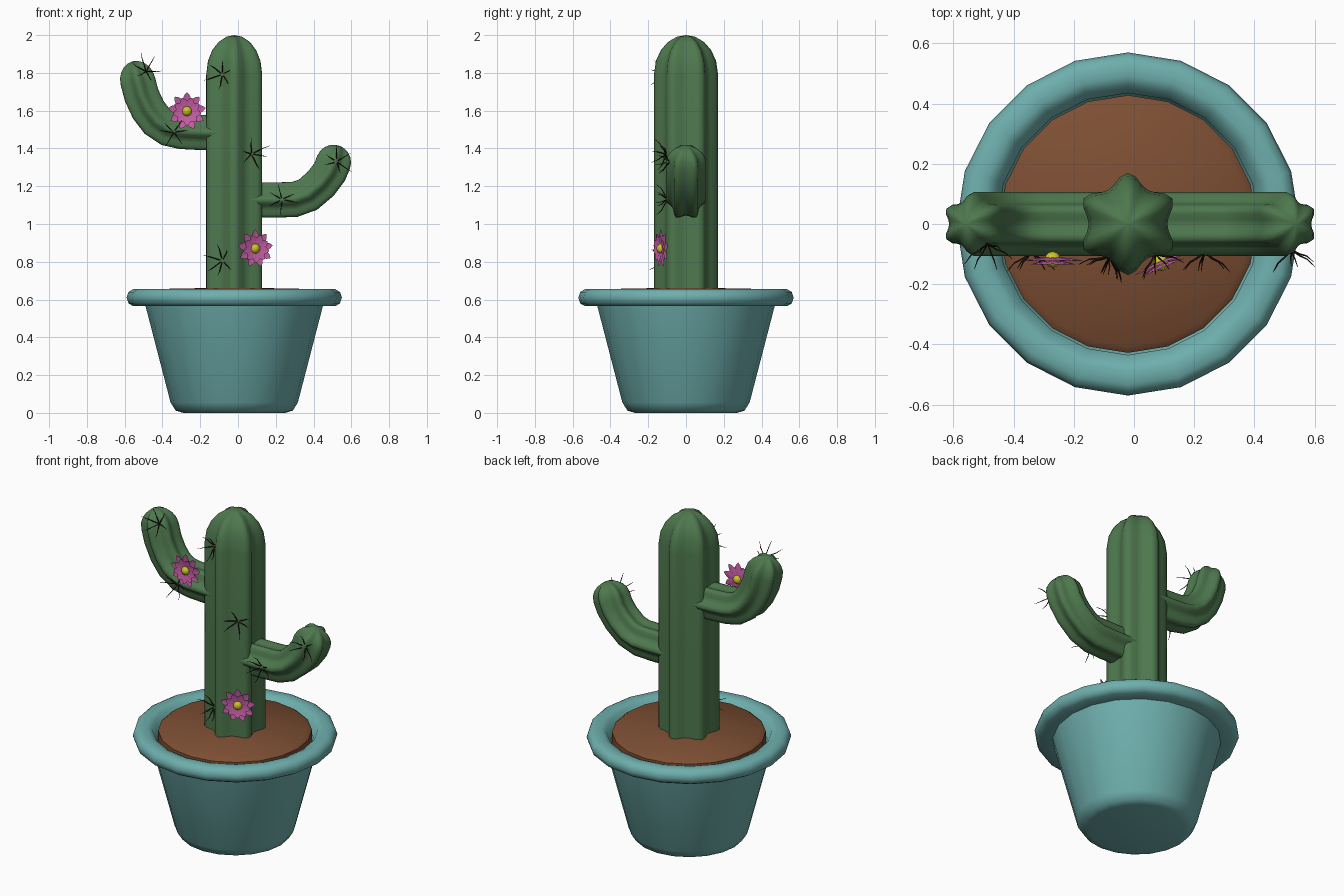
import bpy, bmesh, math, random
from mathutils import Vector

if "Cube" in bpy.data.objects:
    bpy.data.objects.remove(bpy.data.objects["Cube"])

random.seed(4)
CX = -0.02  # axis of pot and trunk


def material(name, rgb):
    m = bpy.data.materials.new(name)
    m.diffuse_color = (*rgb, 1)
    m.use_nodes = True
    m.node_tree.nodes["Principled BSDF"].inputs["Base Color"].default_value = m.diffuse_color
    return m


TEAL = material("teal_glaze", (0.156, 0.429, 0.418))
GREEN = material("cactus_green", (0.076, 0.188, 0.076))
BROWN = material("soil_brown", (0.205, 0.077, 0.033))
PINK = material("petal_pink", (0.56, 0.115, 0.38))
YELLOW = material("flower_yellow", (0.6, 0.54, 0.02))
DARK = material("spine_dark", (0.014, 0.007, 0.004))


def finish(name, bm, mat, angle=50):
    bmesh.ops.recalc_face_normals(bm, faces=bm.faces)
    me = bpy.data.meshes.new(name)
    bm.to_mesh(me)
    bm.free()
    me.materials.append(mat)
    ob = bpy.data.objects.new(name, me)
    bpy.context.collection.objects.link(ob)
    bpy.ops.object.select_all(action='DESELECT')
    ob.select_set(True)
    bpy.context.view_layer.objects.active = ob
    bpy.ops.object.shade_smooth_by_angle(angle=math.radians(angle))
    return ob


def bridge(bm, a, b):
    for i in range(len(a)):
        j = (i + 1) % len(a)
        bm.faces.new((a[i], a[j], b[j], b[i]))


def fan(bm, ring, tip):
    for i in range(len(ring)):
        bm.faces.new((ring[i], ring[(i + 1) % len(ring)], tip))


def lathe(name, profile, mat, closed=False, sides=20):
    """Turn (radius, z) points around the pot axis; radius 0 makes a pole."""
    bm = bmesh.new()
    rings = []
    for r, z in profile:
        if r == 0:
            rings.append(bm.verts.new((CX, 0, z)))
        else:
            rings.append([bm.verts.new((CX + r * math.cos(k * math.tau / sides),
                                        r * math.sin(k * math.tau / sides), z))
                          for k in range(sides)])
    pairs = list(zip(rings, rings[1:]))
    if closed:
        pairs.append((rings[-1], rings[0]))
    for a, b in pairs:
        if not isinstance(a, list):
            fan(bm, b, a)
        elif not isinstance(b, list):
            fan(bm, a, b)
        else:
            bridge(bm, a, b)
    return finish(name, bm, mat)


def stem(name, path, radius, cap, sides=36):
    """Six-ribbed stem along an (x, z) path, ending in a dome of height cap."""
    bm = bmesh.new()
    pts = [Vector((x, 0, z)) for x, z in path]
    stations = []
    for i, p in enumerate(pts):
        d = (pts[min(i + 1, len(pts) - 1)] - pts[max(i - 1, 0)]).normalized()
        stations.append((p, d, 1))
    end = (pts[-1] - pts[-2]).normalized()
    for t in (0.35, 0.62, 0.83, 0.96):
        stations.append((pts[-1] + end * cap * t, end, math.sqrt(1 - t * t)))
    rings = []
    for p, d, s in stations:
        side = Vector((0, 1, 0))
        up = d.cross(side)
        ring = []
        for k in range(sides):
            a = k * math.tau / sides
            rib = ((1 + math.cos(6 * a)) / 2) ** 1.3
            r = radius * s * (0.77 + 0.23 * rib)
            ring.append(bm.verts.new(p + (side * math.cos(a) + up * math.sin(a)) * r))
        rings.append(ring)
    for a, b in zip(rings, rings[1:]):
        bridge(bm, a, b)
    fan(bm, rings[-1], bm.verts.new(pts[-1] + end * cap))
    bm.faces.new(rings[0])
    return finish(name, bm, GREEN, 70)


def frame(normal):
    n = Vector(normal).normalized()
    u = Vector((0, 0, 1)).cross(n).normalized()
    return u, n.cross(u), n


def flower(name, centre, normal):
    u, v, n = frame(normal)
    c = Vector(centre)
    bm = bmesh.new()
    # two layers of pointed, slightly cupped petals
    for length, lift, turn in ((0.1, 0.0, 0.0), (0.075, 0.012, 0.5)):
        for k in range(9):
            a = (k + turn) * math.tau / 9
            out = u * math.sin(a) + v * math.cos(a)
            across = u * math.cos(a) - v * math.sin(a)
            rows = []
            for t, w in ((0.1, 0.006), (0.4, 0.017), (0.65, 0.022), (0.85, 0.014), (1, 0.001)):
                base = c + out * length * t + n * (lift + 0.012 * t * t)
                rows.append([bm.verts.new(base + across * w * s + n * 0.25 * w * abs(s))
                             for s in (-1, 0, 1)])
            for p, q in zip(rows, rows[1:]):
                for i in (0, 1):
                    bm.faces.new((p[i], p[i + 1], q[i + 1], q[i]))
    finish(name + "_petals", bm, PINK)
    # round yellow middle
    bm = bmesh.new()
    bmesh.ops.create_uvsphere(bm, u_segments=12, v_segments=8, radius=0.027)
    bmesh.ops.translate(bm, verts=bm.verts, vec=c + n * 0.008)
    finish(name + "_middle", bm, YELLOW)


def spines(name, centre, normal, count=6):
    """Cluster of thin spines that spread out and bend away from the stem."""
    u, v, n = frame(normal)
    c = Vector(centre)
    bm = bmesh.new()
    start = random.uniform(0, math.tau)
    for k in range(count):
        a = start + k * math.tau / count + random.uniform(-0.25, 0.25)
        out = u * math.cos(a) + v * math.sin(a)
        across = n.cross(out)
        size = random.uniform(0.8, 1.05)
        rings = []
        for o, h, r in ((0, -0.01, 0.003), (0.03, 0.012, 0.003),
                        (0.06, 0.027, 0.0025), (0.085, 0.055, 0.001)):
            p = c + (out * o + n * h) * size
            rings.append([bm.verts.new(p + (across * math.cos(b) + (n - out * 0.5) * math.sin(b)) * r)
                          for b in (0, math.tau / 3, 2 * math.tau / 3)])
        for p, q in zip(rings, rings[1:]):
            bridge(bm, p, q)
        bm.faces.new(rings[-1])
    finish(name, bm, DARK)


# Pot, rim and soil
lathe("pot_body", [(0, 0), (0.27, 0), (0.31, 0.012), (0.337, 0.055),
                   (0.472, 0.575), (0.44, 0.575), (0.40, 0.5), (0, 0.5)], TEAL)
lathe("pot_rim", [(0.45, 0.565), (0.535, 0.565), (0.56, 0.58), (0.57, 0.61), (0.56, 0.64),
                  (0.535, 0.655), (0.49, 0.655), (0.462, 0.643), (0.435, 0.59)], TEAL, closed=True)
lathe("soil", [(0, 0.55), (0.428, 0.55), (0.428, 0.638), (0.405, 0.656), (0, 0.664)], BROWN)

# Cactus stems
stem("trunk", [(CX, 0.6), (CX, 1.2), (CX, 1.79)], 0.17, 0.21)
stem("left_arm", [(-0.1, 1.483), (-0.2, 1.485), (-0.30, 1.49), (-0.37, 1.505), (-0.43, 1.545),
                  (-0.475, 1.605), (-0.51, 1.68), (-0.53, 1.755)], 0.107, 0.11)
stem("right_arm", [(0.06, 1.127), (0.2, 1.127), (0.30, 1.13), (0.37, 1.155), (0.44, 1.215),
                   (0.485, 1.275), (0.505, 1.325)], 0.107, 0.095)

# Flowers
flower("arm_flower", (-0.27, -0.11, 1.597), (0, -1, 0))
flower("trunk_flower", (0.087, -0.122, 0.87), (0.39, -0.92, 0))

# Spine clusters
for i, (pos, nrm) in enumerate((
        ((-0.085, -0.115, 1.793), (-0.4, -0.9, 0)),
        ((0.074, -0.108, 1.37), (0.4, -0.9, 0)),
        ((-0.085, -0.115, 0.806), (-0.4, -0.9, 0)),
        ((-0.34, -0.103, 1.485), (0, -1, 0)),
        ((-0.485, -0.075, 1.81), (0.15, -0.85, 0.4)),
        ((0.233, -0.103, 1.13), (0, -1, 0)),
        ((0.524, -0.095, 1.33), (0.2, -0.95, 0.1)))):
    spines(f"spines_{i + 1}", pos, nrm)
